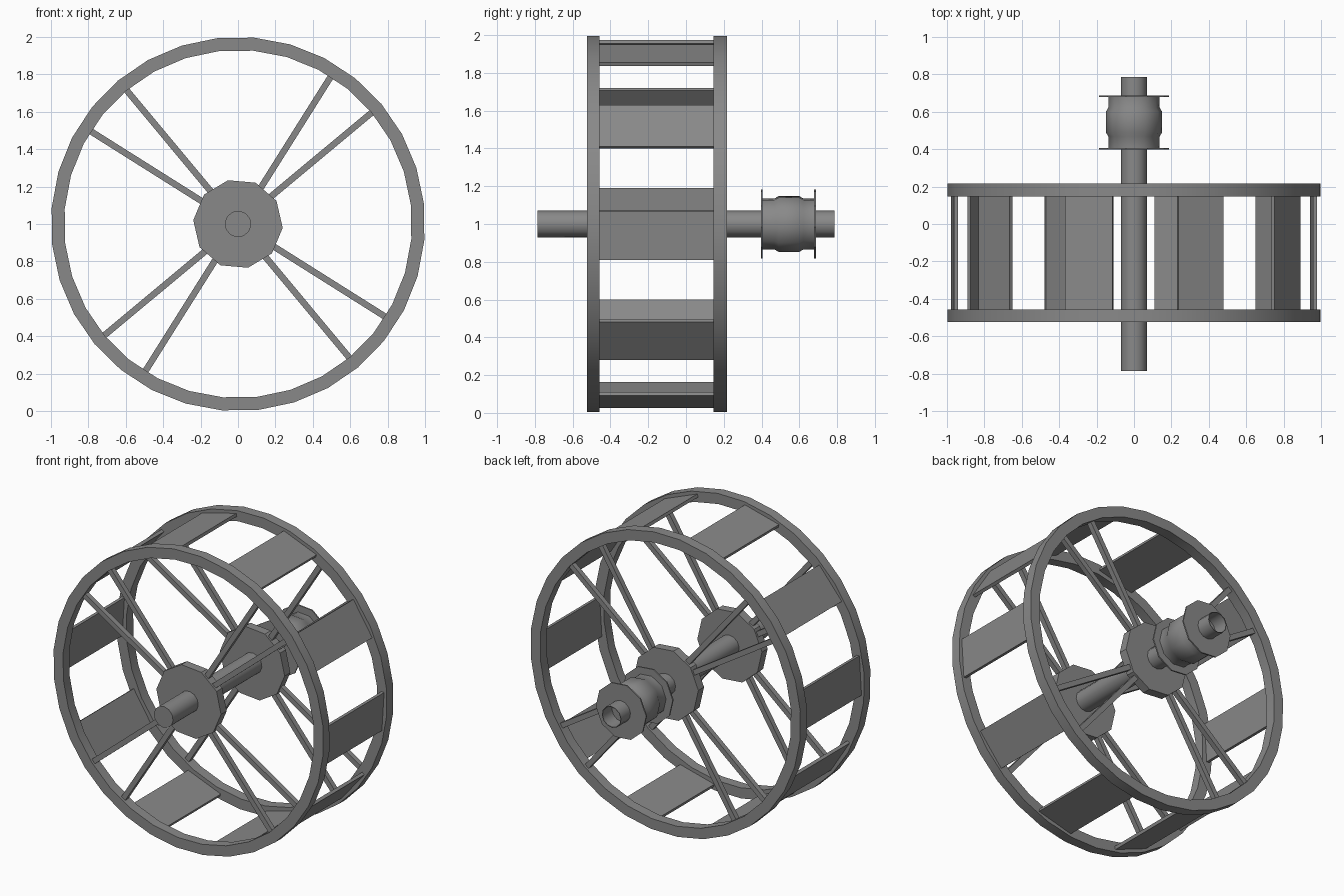
import bpy, bmesh, math
from mathutils import Matrix, Vector

cube = bpy.data.objects.get("Cube")
if cube:
    bpy.data.objects.remove(cube, do_unlink=True)

steel = bpy.data.materials.new("grey steel")
steel.use_nodes = True
GREY = (0.25, 0.25, 0.25, 1)
steel.diffuse_color = GREY
steel.node_tree.nodes["Principled BSDF"].inputs["Base Color"].default_value = GREY

AXLE_Z = 1.0
SIDES = 10
PHASE = math.radians(-5)
FRONT, BACK = (-0.524, -0.457), (0.146, 0.216)   # y span of each wheel rim


def finish(name, bm, smooth=False):
    bmesh.ops.recalc_face_normals(bm, faces=bm.faces)
    mesh = bpy.data.meshes.new(name)
    bm.to_mesh(mesh)
    bm.free()
    mesh.materials.append(steel)
    obj = bpy.data.objects.new(name, mesh)
    bpy.context.collection.objects.link(obj)
    if smooth:
        bpy.ops.object.select_all(action="DESELECT")
        obj.select_set(True)
        bpy.context.view_layer.objects.active = obj
        bpy.ops.object.shade_smooth_by_angle(angle=math.radians(40))
    return obj


def lathe(name, profile, sides, closed=False, smooth=True):
    """Turn a (radius, y) profile around the axle; open profiles get end caps."""
    bm = bmesh.new()
    loops = []
    for r, y in profile:
        angles = [PHASE + math.tau * i / sides for i in range(sides)]
        loops.append([bm.verts.new((r * math.cos(a), y, AXLE_Z + r * math.sin(a)))
                      for a in angles])
    pairs = list(zip(loops, loops[1:]))
    if closed:
        pairs.append((loops[-1], loops[0]))
    for a, b in pairs:
        for i in range(sides):
            j = (i + 1) % sides
            bm.faces.new((a[i], a[j], b[j], b[i]))
    if not closed:
        bm.faces.new(loops[0])
        bm.faces.new(loops[-1])
    return finish(name, bm, smooth)


def radial_box(name, size, radius, y, degrees):
    """Box of (radial, y, tangential) size placed around the axle."""
    bm = bmesh.new()
    turn = Matrix.Rotation(-math.radians(degrees), 4, "Y")
    place = (Matrix.Translation((0, y, AXLE_Z)) @ turn
             @ Matrix.Translation((radius, 0, 0)) @ Matrix.Diagonal(Vector((*size, 1))))
    bmesh.ops.create_cube(bm, size=1, matrix=place)
    return finish(name, bm)


# Two wheels: rim, hub plate and four pairs of spokes
for side, (y0, y1) in (("front", FRONT), ("back", BACK)):
    mid = (y0 + y1) / 2
    lathe(side + "_rim", [(0.93, y0), (1, y0), (1, y1), (0.93, y1)], 32, closed=True)
    lathe(side + "_hub", [(0.24, mid - 0.03), (0.24, mid + 0.03)], SIDES, smooth=False)
    for quarter in range(4):
        for offset in (-9, 9):
            radial_box(side + "_spoke", (0.74, 0.034, 0.034), 0.58, mid,
                       48.8 + 90 * quarter + offset)

# Flat slats joining the rims
slat_mid = (FRONT[1] + BACK[0]) / 2
for k in range(10):
    radial_box("slat", (0.02, BACK[0] - FRONT[1], 0.26), 0.962, slat_mid, 36 * k - 3.6)

# Axle with a bored back end
lathe("axle", [(0.071, -0.787), (0.071, 0.787), (0.067, 0.787), (0.067, 0.45)], 12)

# Pulley drum with a raised belt band and two thin flanges
lathe("pulley_drum", [(0.138, 0.4), (0.138, 0.468), (0.151, 0.49),
                      (0.151, 0.6), (0.138, 0.622), (0.138, 0.685)], SIDES)
for side, y in (("front", 0.397), ("back", 0.678)):
    lathe(side + "_flange", [(0.187, y), (0.187, y + 0.009)], SIDES, smooth=False)
